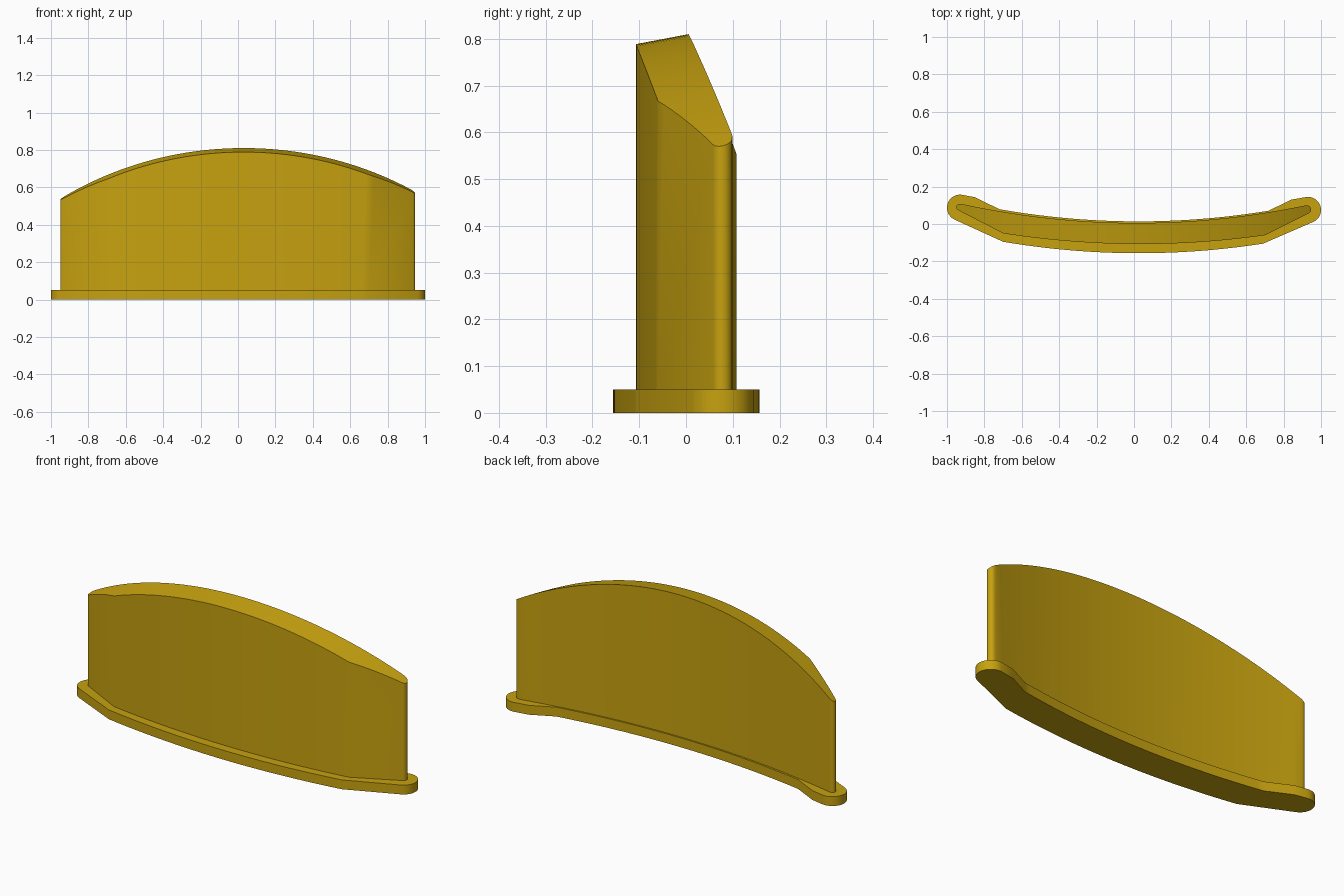
import bpy, bmesh, math
from mathutils import Vector

cube = bpy.data.objects.get("Cube")
if cube:
    bpy.data.objects.remove(cube, do_unlink=True)

gold = bpy.data.materials.new("dark gold")
gold.use_nodes = True
gold.diffuse_color = (0.57, 0.36, 0.005, 1)
gold.node_tree.nodes["Principled BSDF"].inputs["Base Color"].default_value = gold.diffuse_color


def bow(start, end, sag, n=40):
    """Shallow curve between two points, hanging towards the front by sag."""
    a, b = Vector(start), Vector(end)
    return [a.lerp(b, i / n) - Vector((0, 4 * sag * (i / n) * (1 - i / n)))
            for i in range(n + 1)]


def arc(centre, radius, start, end, n=14):
    """Rounded end, angles in degrees, anticlockwise."""
    angles = [math.radians(start + (end - start) * i / n) for i in range(n + 1)]
    return [Vector(centre) + radius * Vector((math.cos(a), math.sin(a))) for a in angles]


def prism(name, outline, bottom, top):
    """Upright extrusion of an outline."""
    bm = bmesh.new()
    face = bm.faces.new([bm.verts.new((p.x, p.y, bottom)) for p in outline])
    new = bmesh.ops.extrude_face_region(bm, geom=[face])["geom"]
    bmesh.ops.translate(bm, vec=(0, 0, top - bottom),
                        verts=[v for v in new if isinstance(v, bmesh.types.BMVert)])
    bmesh.ops.recalc_face_normals(bm, faces=bm.faces)
    mesh = bpy.data.meshes.new(name)
    bm.to_mesh(mesh)
    bm.free()
    mesh.materials.append(gold)
    obj = bpy.data.objects.new(name, mesh)
    bpy.context.collection.objects.link(obj)
    return obj


def activate(obj):
    bpy.ops.object.select_all(action="DESELECT")
    obj.select_set(True)
    bpy.context.view_layer.objects.active = obj


# Base plate with lobed ends
base_outline = (bow((-0.70, -0.095), (0.69, -0.105), 0.056)
                + arc((0.93, 0.075), 0.07, -63, 95)
                + [Vector((0.84, 0.13))]
                + bow((0.72, 0.071), (-0.72, 0.079), 0.061)
                + [Vector((-0.85, 0.143))]
                + arc((-0.93, 0.087), 0.07, 82, 243))
base = prism("base_plate", base_outline, 0, 0.05)

# Curved upright wall
wall_outline = (bow((-0.70, -0.05), (0.70, -0.06), 0.052)
                + arc((0.925, 0.077), 0.022, -60, 82)
                + bow((0.915, 0.099), (-0.925, 0.108), 0.098)
                + arc((-0.932, 0.09), 0.018, 100, 240))
wall = prism("curved_wall", wall_outline, 0.04, 1.0)

# Arched, forward-sloping top cut with a large tilted cylinder
radius, tilt = 1.818, math.atan(0.19)
bpy.ops.mesh.primitive_cylinder_add(
    vertices=256, radius=radius, depth=2.4,
    location=(0.03, 0, 0.809 - radius / math.cos(tilt)),
    rotation=(math.pi / 2 + tilt, 0, 0))
cutter = bpy.context.object
cutter.name = "arch_cutter"
cutter.hide_render = True
cutter.data.materials.append(gold)
cut = wall.modifiers.new("arched_top", "BOOLEAN")
cut.operation, cut.solver, cut.object = "INTERSECT", "EXACT", cutter
activate(wall)
bpy.ops.object.modifier_apply(modifier=cut.name)
bpy.data.objects.remove(cutter, do_unlink=True)

for part in (base, wall):
    activate(part)
    bpy.ops.object.shade_smooth_by_angle(angle=math.radians(30))
